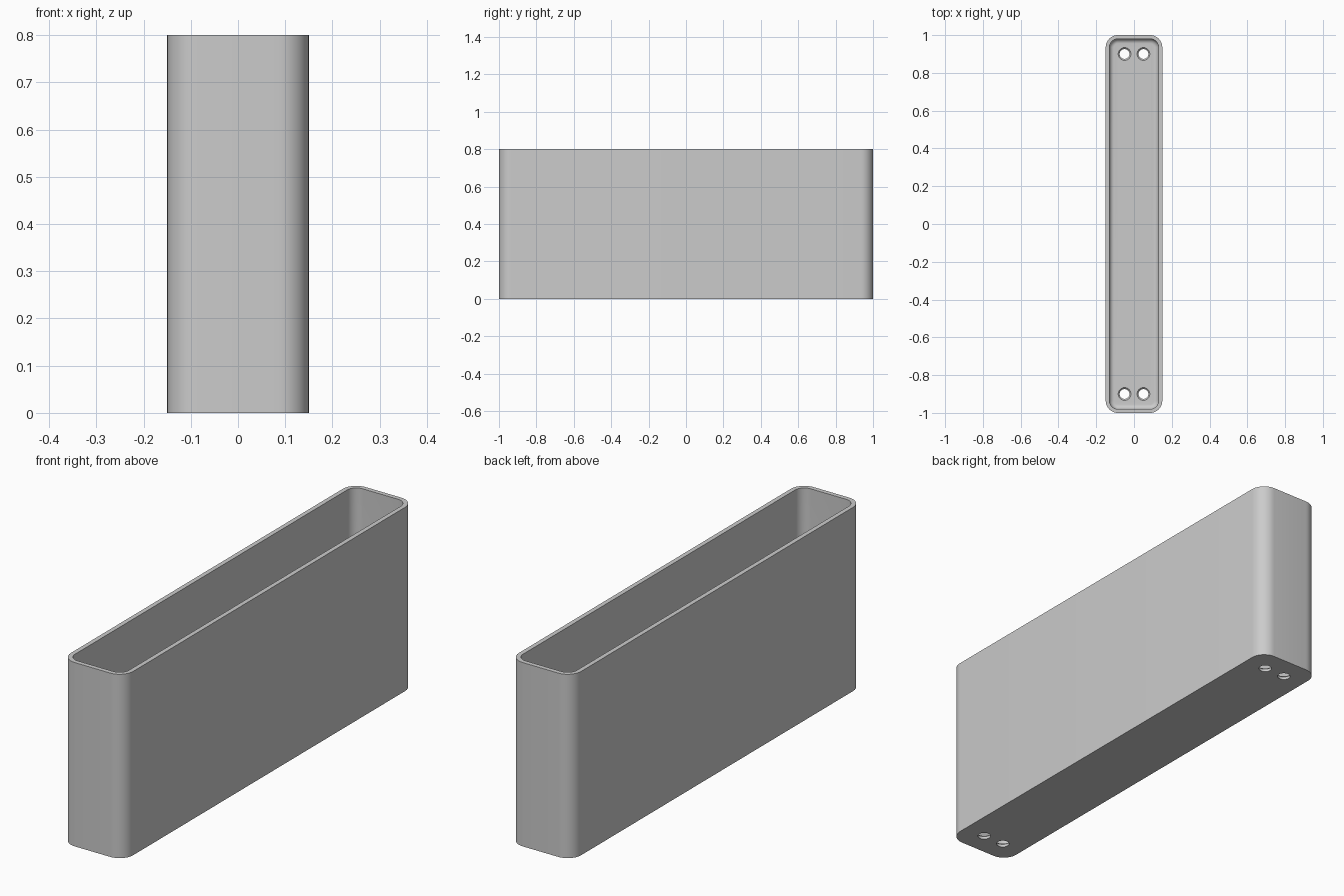
import bpy
import bmesh
from math import cos, sin, pi, radians

cube = bpy.data.objects.get("Cube")
if cube:
    bpy.data.objects.remove(cube, do_unlink=True)

HALF_X, HALF_Y, HEIGHT = 0.15, 1.0, 0.8
CORNER, WALL, FLOOR, FILLET = 0.065, 0.02, 0.02, 0.025
ARC_STEPS = 10

grey = bpy.data.materials.new("plain grey")
grey.use_nodes = True
colour = (0.6, 0.6, 0.6, 1)
grey.diffuse_color = colour
grey.node_tree.nodes["Principled BSDF"].inputs["Base Color"].default_value = colour


def rounded_outline(inset):
    """Rounded rectangle, inset from the outer wall."""
    radius = CORNER - inset
    points = []
    for quarter, (sx, sy) in enumerate(((1, 1), (-1, 1), (-1, -1), (1, -1))):
        for i in range(ARC_STEPS + 1):
            a = (quarter + i / ARC_STEPS) * pi / 2
            points.append((sx * (HALF_X - CORNER) + radius * cos(a),
                           sy * (HALF_Y - CORNER) + radius * sin(a)))
    return points


def circle(radius, cx, cy, sides=32):
    return [(cx + radius * cos(2 * pi * i / sides),
             cy + radius * sin(2 * pi * i / sides)) for i in range(sides)]


def loft(bm, sections):
    """Skin a list of (outline, height) sections and cap both ends."""
    rings = [[bm.verts.new((x, y, z)) for x, y in pts] for pts, z in sections]
    for low, high in zip(rings, rings[1:]):
        for i in range(len(low)):
            j = (i + 1) % len(low)
            bm.faces.new((low[i], low[j], high[j], high[i]))
    bm.faces.new(rings[0][::-1])
    bm.faces.new(rings[-1])


def make_object(name, bm):
    bmesh.ops.recalc_face_normals(bm, faces=bm.faces)
    mesh = bpy.data.meshes.new(name)
    bm.to_mesh(mesh)
    bm.free()
    mesh.materials.append(grey)
    obj = bpy.data.objects.new(name, mesh)
    bpy.context.collection.objects.link(obj)
    return obj


# Open tray: up the outside, over the rim, down to a filleted floor
sections = [(rounded_outline(0), 0), (rounded_outline(0), HEIGHT),
            (rounded_outline(WALL), HEIGHT)]
for i in range(9):
    a = i / 8 * pi / 2
    sections.append((rounded_outline(WALL + FILLET * (1 - cos(a))),
                     FLOOR + FILLET * (1 - sin(a))))
bm = bmesh.new()
loft(bm, sections)
tray = make_object("tray", bm)

# Four floor holes with a bevelled upper edge
bm = bmesh.new()
for x in (-0.05, 0.05):
    for y in (-0.9, 0.9):
        loft(bm, [(circle(r, x, y), z) for r, z in
                  ((0.026, -0.02), (0.026, FLOOR - 0.008),
                   (0.034, FLOOR), (0.034, FLOOR + 0.02))])
cutter = make_object("hole_cutter", bm)
cutter.hide_render = True

holes = tray.modifiers.new("floor_holes", "BOOLEAN")
holes.operation = "DIFFERENCE"
holes.solver = "EXACT"
holes.object = cutter

bpy.ops.object.select_all(action="DESELECT")
tray.select_set(True)
bpy.context.view_layer.objects.active = tray
bpy.ops.object.modifier_apply(modifier=holes.name)
bpy.data.objects.remove(cutter, do_unlink=True)
bpy.ops.object.shade_smooth_by_angle(angle=radians(30))
